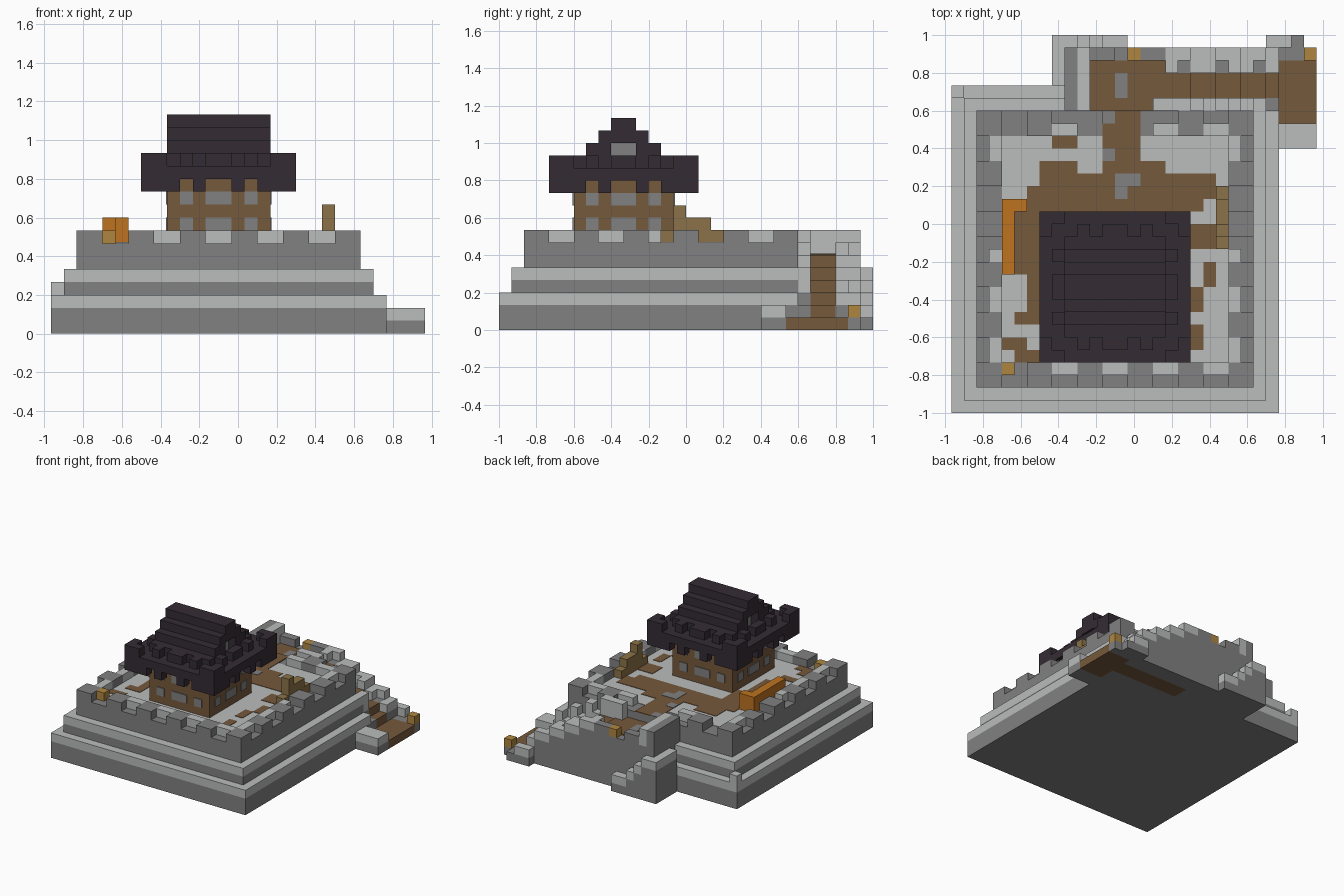
import bpy, bmesh

old = bpy.data.objects.get("Cube")
if old:
    bpy.data.objects.remove(old)

U = 1 / 15          # edge of one block
PLATE = 0.1         # painted plate thickness, in blocks


def material(name, r, g, b):
    m = bpy.data.materials.new(name)
    m.use_nodes = True
    m.diffuse_color = (r, g, b, 1)
    m.node_tree.nodes["Principled BSDF"].inputs["Base Color"].default_value = (r, g, b, 1)
    return m


LIGHT = material("pale_stone", .49, .51, .5)
DARK = material("grey_stone", .22, .22, .22)
BROWN = material("brown_wood", .18, .1, .045)
ROOF = material("dark_roof", .034, .025, .034)
STRAW = material("straw_wood", .26, .17, .065)
LAMP = material("lantern_gold", .43, .24, .053)
ORANGE = material("orange_cloth", .51, .17, .014)


def blocks(name, parts):
    """One object from boxes: material, x, y, z ranges in block units."""
    bm = bmesh.new()
    mats = []
    for mat, x, y, z in parts:
        if mat not in mats:
            mats.append(mat)
        vs = [bm.verts.new((a * U - 29 * U / 2, b * U - 1, c * U))
              for c in z for b in y for a in x]
        for q in ((0, 2, 3, 1), (4, 5, 7, 6), (0, 1, 5, 4),
                  (2, 6, 7, 3), (0, 4, 6, 2), (1, 3, 7, 5)):
            bm.faces.new([vs[i] for i in q]).material_index = mats.index(mat)
    me = bpy.data.meshes.new(name)
    bm.to_mesh(me)
    bm.free()
    for m in mats:
        me.materials.append(m)
    ob = bpy.data.objects.new(name, me)
    bpy.context.collection.objects.link(ob)


def cell(mat, i, j, k, h=1):
    return (mat, (i, i + 1), (j, j + 1), (k, k + h))


# Stepped base: dark course with a pale cap on each tier
for t, (lo, mid, hi) in enumerate(((0, 2, 3), (3, 4, 5))):
    parts = []
    for x, back in (((t, 9), 26 - t), ((9, 26 - t), 24)):
        parts += [(DARK, x, (t, back), (lo, mid)), (LIGHT, x, (t, back), (mid, hi))]
    blocks(("lower_tier", "middle_tier")[t], parts)
blocks("upper_tier", [(DARK, (2, 24), (2, 24), (5, 7)),
                      (LIGHT, (4, 22), (4, 22), (7, 7 + PLATE / 2))])
blocks("corner_stone", [cell(LIGHT, 0, 25, 3)])

# Battlements: merlons two blocks square, low pale stones behind the gaps
merlons, infill = [], []
for n in range(2, 24, 2):
    for side in (2, 22):
        inner = 3 if side == 2 else 22
        if n % 4 == 2:
            if side == 2 or not 10 <= n <= 14:
                merlons.append((DARK, (n, n + 2), (side, side + 2), (7, 8)))
            if 2 < n < 22:
                merlons.append((DARK, (side, side + 2), (n, n + 2), (7, 8)))
        else:
            if n > 4 and (side == 2 or n != 12):
                infill.append((LIGHT, (n, n + 2), (inner, inner + 1), (7, 8)))
            if n != 16:
                end = n + (1 if n == 12 else 2)
                infill.append((LIGHT, (inner, inner + 1), (n, end), (7, 8)))
blocks("battlements", merlons)
blocks("gap_stones", infill)

# Courtyard: brown earth patches and a few grey paving stones
EARTH = ((12, 15, 20, 24), (8, 10, 21, 22), (7, 10, 18, 20), (12, 17, 19, 20),
         (10, 21, 17, 19), (6, 10, 17, 18), (6, 20, 16, 17), (5, 9, 13, 16),
         (5, 8, 11, 13), (6, 8, 9, 11), (6, 7, 8, 9), (5, 7, 7, 8), (4, 6, 5, 6),
         (5, 7, 4, 5), (19, 21, 13, 15), (20, 21, 10, 12), (19, 20, 8, 10), (19, 20, 5, 7))
blocks("earth_patches", [(BROWN, (a, b), (c, d), (7, 7 + PLATE)) for a, b, c, d in EARTH])
blocks("paving_stones", [cell(DARK, i, j, 7, 1.4 * PLATE)
                         for i, j in ((12, 23), (12, 20), (13, 18), (14, 18), (13, 17))])

# House walls with rows of grey window panes on all four sides
house = [(BROWN, (9, 17), (6, 14), (7, 12))]
for a, b in ((10, 11), (12, 14), (15, 16)):
    for k in (8, 10):
        z = (k, k + 1)
        for p in (6 - PLATE, 14):
            house.append((DARK, (a, b), (p, p + PLATE), z))
        for p in (9 - PLATE, 17):
            house.append((DARK, (p, p + PLATE), (a - 3, b - 3), z))
blocks("house_walls", house)

# Eaves: slab, hanging teeth, raised studs and corner blocks
eaves = [(ROOF, (7, 19), (4, 16), (12, 13))]
for n in range(1, 11):
    for x, y in ((7 + n, 4), (7 + n, 15), (7, 4 + n), (18, 4 + n)):
        if n in (1, 2, 4, 7, 9, 10):
            eaves.append(cell(ROOF, x, y, 11))
        if n in (1, 10):
            eaves.append(cell(ROOF, x, y, 13))
        elif n in (3, 5, 6, 8):
            dx = (x == 7) - (x == 18)
            dy = (y == 4) - (y == 15)
            eaves.append(cell(ROOF, x + dx, y + dy, 13))
for x in (7, 18):
    for y in (4, 15):
        eaves += [cell(ROOF, x, y, k) for k in (11, 13)]
blocks("eaves", eaves)

# Stepped gable roof, hollow at the ends with a recessed grey wall
gable = [(ROOF, (9, 17), (9, 11), (15, 17))]
for s in range(3):
    z = (13 + s, 14 + s)
    gable += [(ROOF, (9, 17), (6 + s, 9), z), (ROOF, (9, 17), (11, 14 - s), z)]
blocks("gable_roof", gable)
blocks("gable_wall", [(DARK, (10, 16), (9, 11), (13, 15))])

# Courtyard furniture and lanterns
blocks("orange_stall", [(ORANGE, (4, 5), (11, 17), (7, 9)), cell(ORANGE, 5, 16, 7, 2)])
blocks("straw_stack", [(STRAW, (21, 22), (13, 18), (7, 8)),
                       (STRAW, (21, 22), (14, 17), (8, 9)), cell(STRAW, 21, 14, 9)])
blocks("front_lantern", [cell(LAMP, 4, 3, 7)])
blocks("terrace_lantern", [cell(LAMP, 14, 28, 6)])
blocks("landing_lantern", [cell(LAMP, 28, 28, 1)])

# Back terrace with parapet
blocks("back_terrace", [
    (DARK, (9, 17), (24, 29), (0, 6)),
    (DARK, (9, 10), (24, 29), (6, 8)),
    (LIGHT, (10, 11), (24, 29), (6, 8)),
    (DARK, (11, 13), (28, 29), (6, 7)),
    (DARK, (15, 17), (28, 29), (6, 7)),
    (LIGHT, (16, 18), (24, 25), (6, 8)),
    (BROWN, (11, 16), (24, 28), (6, 6 + PLATE)),
    (BROWN, (16, 17), (25, 28), (6, 6 + PLATE)),
    (DARK, (13, 14), (25, 27), (6, 6 + 1.4 * PLATE)),
])

# Stairs going down toward the left, with low walls either side
stairs = []
for i in range(17, 26):
    h = 6 - (i - 17) // 2
    top = min(h + 2, 8 if i < 24 else 5 if i < 25 else 3)
    x = (i, i + 1)
    stairs += [(BROWN, x, (25, 27), (0, h)),
               (DARK, x, (27, 29), (0, h)),
               (DARK, x, (24, 25), (0, h)),
               (LIGHT, x, (28, 29), (h, min(h + 1, top)))]
    if i % 3:
        stairs.append((LIGHT, x, (27, 28), (h, h + 1)))
    if i > 17 and top - i % 2 > h:
        stairs.append((LIGHT, x, (24, 25), (h, top - i % 2)))
blocks("back_stairs", stairs)
blocks("stair_landing", [
    (BROWN, (26, 29), (23, 28), (0, 1)), (DARK, (26, 29), (28, 29), (0, 1)),
    (DARK, (26, 29), (21, 23), (0, 1)), (LIGHT, (26, 29), (21, 23), (1, 2)),
    (DARK, (25, 28), (29, 30), (0, 1)), (LIGHT, (25, 27), (29, 30), (1, 2)),
])

# Rocky steps at the back
rocks = [(DARK, (8, 9), (26, 29), (0, 4)), (LIGHT, (8, 9), (26, 29), (4, 5))]
for i, h in enumerate((5, 5, 4, 3, 2, 2), 8):
    rocks += [cell(DARK, i, 29, 0, h - 1), cell(LIGHT, i, 29, h - 1)]
blocks("back_rocks", rocks)
